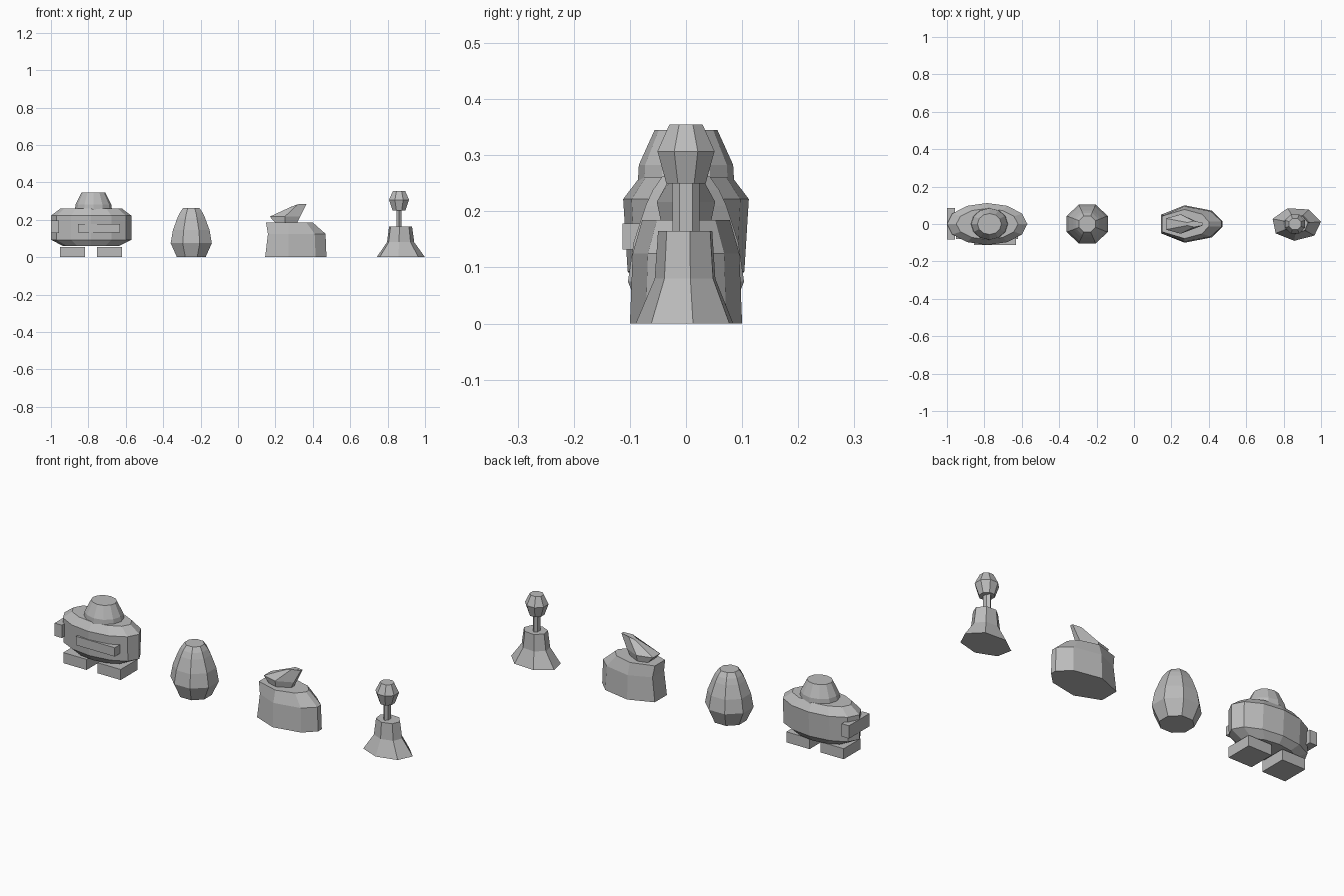
import bpy
import bmesh
from math import cos, sin, pi, radians

cube = bpy.data.objects.get("Cube")
if cube:
    bpy.data.objects.remove(cube, do_unlink=True)

# Single grey material shared by all four pieces
grey = bpy.data.materials.new("plain grey")
grey.use_nodes = True
grey.diffuse_color = (0.5, 0.5, 0.5, 1)
grey.node_tree.nodes["Principled BSDF"].inputs["Base Color"].default_value = (0.5, 0.5, 0.5, 1)


def loft(name, rings):
    """Skin a stack of equal-sized point rings and cap both ends."""
    bm = bmesh.new()
    loops = [[bm.verts.new(p) for p in ring] for ring in rings]
    n = len(loops[0])
    for low, high in zip(loops, loops[1:]):
        for i in range(n):
            j = (i + 1) % n
            bm.faces.new((low[i], low[j], high[j], high[i]))
    bm.faces.new(loops[0][::-1])
    bm.faces.new(loops[-1])
    bmesh.ops.recalc_face_normals(bm, faces=bm.faces[:])
    mesh = bpy.data.meshes.new(name)
    bm.to_mesh(mesh)
    bm.free()
    mesh.materials.append(grey)
    obj = bpy.data.objects.new(name, mesh)
    bpy.context.collection.objects.link(obj)
    return obj


def turned(name, x, sides, profile, turn=0):
    """Faceted oval column from (z, x radius, y radius) rows."""
    angles = [radians(turn) + 2 * pi * i / sides for i in range(sides)]
    return loft(name, [[(x + rx * cos(a), ry * sin(a), z) for a in angles]
                       for z, rx, ry in profile])


def box(name, x0, x1, y0, y1, z0, z1):
    return loft(name, [[(x0, y0, z), (x1, y0, z), (x1, y1, z), (x0, y1, z)]
                       for z in (z0, z1)])


def mirrored(name, levels):
    """Loft of (x, half width, z) outlines, mirrored across y = 0."""
    return loft(name, [[(x, -w, z) for x, w, z in row] +
                       [(x, w, z) for x, w, z in reversed(row)] for row in levels])


# Squat round piece on two feet
turned("round_body", -0.785, 12, [(0.06, 0.15, 0.078), (0.093, 0.215, 0.104),
                                  (0.222, 0.215, 0.112), (0.26, 0.165, 0.083)])
turned("body_dome", -0.773, 12, [(0.25, 0.1, 0.086), (0.283, 0.095, 0.084),
                                 (0.345, 0.064, 0.056)])
box("front_panel", -0.855, -0.632, -0.113, -0.06, 0.132, 0.178)
box("side_block", -1.0, -0.958, -0.083, 0.085, 0.13, 0.197)
for side, x in (("right", -0.885), ("left", -0.688)):
    box(side + "_foot", x - 0.067, x + 0.067, -0.08, 0.06, 0, 0.055)

# Egg-shaped piece
turned("egg", -0.25, 8, [(0, 0.083, 0.08), (0.075, 0.119, 0.112), (0.145, 0.106, 0.101),
                         (0.21, 0.08, 0.078), (0.238, 0.066, 0.064),
                         (0.262, 0.048, 0.046)], 22.5)

# Pointed hull with a swept crest
mirrored("hull", [
    [(0.145, 0.05, 0), (0.27, 0.1, 0), (0.415, 0.072, 0), (0.473, 0.015, 0)],
    [(0.16, 0.048, 0.125), (0.27, 0.095, 0.125), (0.41, 0.068, 0.125), (0.468, 0.015, 0.125)],
    [(0.15, 0.042, 0.185), (0.27, 0.078, 0.185), (0.365, 0.052, 0.185), (0.4, 0.012, 0.185)]])
mirrored("crest", [
    [(0.2, 0.03, 0.183), (0.25, 0.045, 0.183), (0.315, 0.012, 0.183)],
    [(0.17, 0.03, 0.217), (0.25, 0.052, 0.217), (0.332, 0.014, 0.217)],
    [(0.285, 0.008, 0.27), (0.32, 0.016, 0.283), (0.367, 0.008, 0.285)]])

# Bell-based piece with a knob
turned("bell_base", 0.868, 7, [(0, 0.133, 0.09), (0.08, 0.075, 0.056),
                               (0.165, 0.063, 0.05)], 8)
turned("neck", 0.861, 6, [(0.16, 0.016, 0.024), (0.255, 0.016, 0.024)], 30)
turned("knob", 0.861, 8, [(0.25, 0.037, 0.038), (0.307, 0.058, 0.055),
                          (0.355, 0.035, 0.032)], 22.5)
